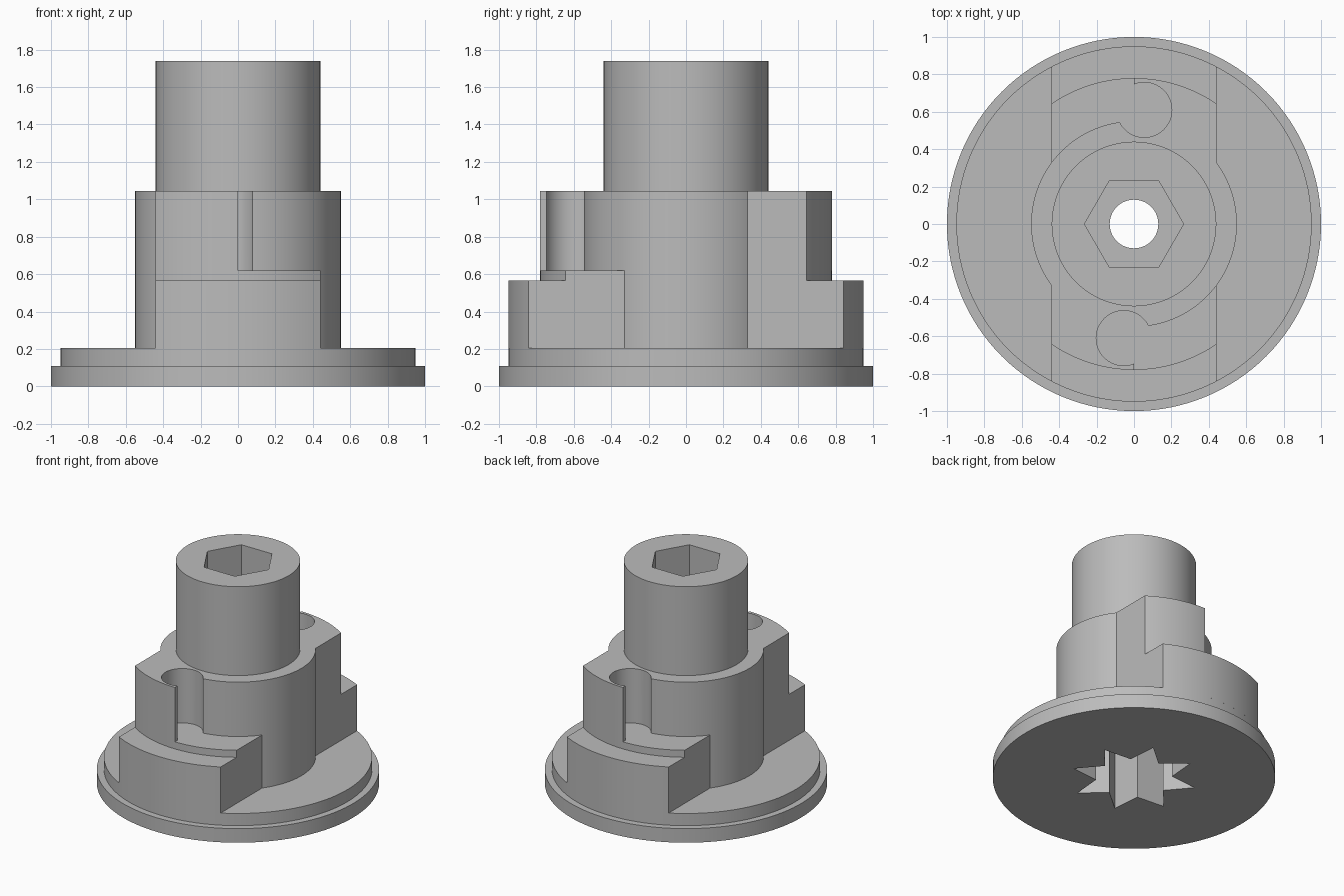
import bpy, bmesh
from math import sin, cos, asin, pi, radians

old = bpy.data.objects.get("Cube")
if old:
    bpy.data.objects.remove(old, do_unlink=True)

# Single metal colour
metal = bpy.data.materials.new("plain_grey_metal")
metal.use_nodes = True
grey = (0.5, 0.5, 0.5, 1)
metal.diffuse_color = grey
metal.node_tree.nodes["Principled BSDF"].inputs["Base Color"].default_value = grey


def make_object(name, bm):
    bmesh.ops.recalc_face_normals(bm, faces=bm.faces)
    mesh = bpy.data.meshes.new(name)
    bm.to_mesh(mesh)
    bm.free()
    mesh.materials.append(metal)
    obj = bpy.data.objects.new(name, mesh)
    bpy.context.collection.objects.link(obj)
    return obj


def loft(name, rings):
    """Closed solid through a stack of equal-length rings of points."""
    bm = bmesh.new()
    loops = [[bm.verts.new(p) for p in ring] for ring in rings]
    n = len(loops[0])
    for a, b in zip(loops, loops[1:]):
        for i in range(n):
            j = (i + 1) % n
            bm.faces.new((a[i], a[j], b[j], b[i]))
    bm.faces.new(loops[0])
    bm.faces.new(loops[-1])
    return make_object(name, bm)


def prism(name, outline, z0, z1):
    return loft(name, [[(x, y, z) for x, y in outline] for z in (z0, z1)])


def circle(r, n, cx=0, cy=0, phase=0):
    return [(cx + r * cos(phase + 2 * pi * i / n),
             cy + r * sin(phase + 2 * pi * i / n)) for i in range(n)]


def arc(r, x0, x1, n=32):
    """Front-facing arc between two x positions."""
    a0, a1 = asin(x0 / r), asin(x1 / r)
    angles = [a0 + (a1 - a0) * i / n for i in range(n + 1)]
    return [(r * sin(a), -r * cos(a)) for a in angles]


def wing(name, r, x0, x1, z0, z1, side):
    """Curved block against the hub; side -1 is its half-turn copy."""
    outline = arc(r, x0, x1) + arc(HUB - 0.01, x1, x0)
    return prism(name, [(x * side, y * side) for x, y in outline], z0, z1)


def cut(obj, cutters):
    for cutter in cutters:
        cutter.hide_render = True
        mod = obj.modifiers.new("cut", 'BOOLEAN')
        mod.operation = 'DIFFERENCE'
        mod.solver = 'EXACT'
        mod.object = cutter
    bpy.context.view_layer.update()
    graph = bpy.context.evaluated_depsgraph_get()
    mesh = bpy.data.meshes.new_from_object(obj.evaluated_get(graph))
    obj.modifiers.clear()
    obj.data = mesh
    for cutter in cutters:
        bpy.data.objects.remove(cutter, do_unlink=True)


HUB, HALF = 0.55, 0.44
COLLAR_Z, STEP_Z, LEDGE_Z, HUB_Z, TOP = 0.205, 0.565, 0.62, 1.045, 1.74


def pin_hole(side):
    return prism("pin_cutter", circle(0.147, 64, -0.055 * side, -0.61 * side), LEDGE_Z, 1.3)


# Turned body: flange, collar, hub and shaft
profile = [(1, 0), (1, 0.11), (0.95, 0.11), (0.95, COLLAR_Z), (HUB, COLLAR_Z),
           (HUB, HUB_Z), (HALF, HUB_Z), (HALF, TOP)]
body = loft("turned_body", [[(x, y, z) for x, y in circle(r, 128)] for r, z in profile])

# Star socket below, hexagon socket above, bore between, pin pockets at the sides
star = [circle(0.45 if i % 2 == 0 else 0.27, 16, phase=pi / 8)[i] for i in range(16)]
cut(body, [prism("star_cutter", star, -0.2, 0.7),
           prism("hex_cutter", circle(0.265, 6), 1.15, 2),
           prism("bore_cutter", circle(0.13, 48), -0.3, 2.1),
           pin_hole(1), pin_hole(-1)])
parts = [body]

# Stepped wings, front and back
for side, label in ((1, "front"), (-1, "back")):
    lower = wing(label + "_lower_wing", 0.95, -HALF, HALF, COLLAR_Z, STEP_Z, side)
    ledge = wing(label + "_ledge", 0.78, -HALF, HALF, STEP_Z, LEDGE_Z, side)
    upper = wing(label + "_upper_wing", 0.78, -HALF, 0, LEDGE_Z, HUB_Z, side)
    cut(upper, [pin_hole(side)])
    parts += [lower, ledge, upper]

# Smooth round walls, sharp edges
bpy.ops.object.select_all(action='DESELECT')
for part in parts:
    part.select_set(True)
bpy.context.view_layer.objects.active = body
bpy.ops.object.shade_smooth_by_angle(angle=radians(30))
